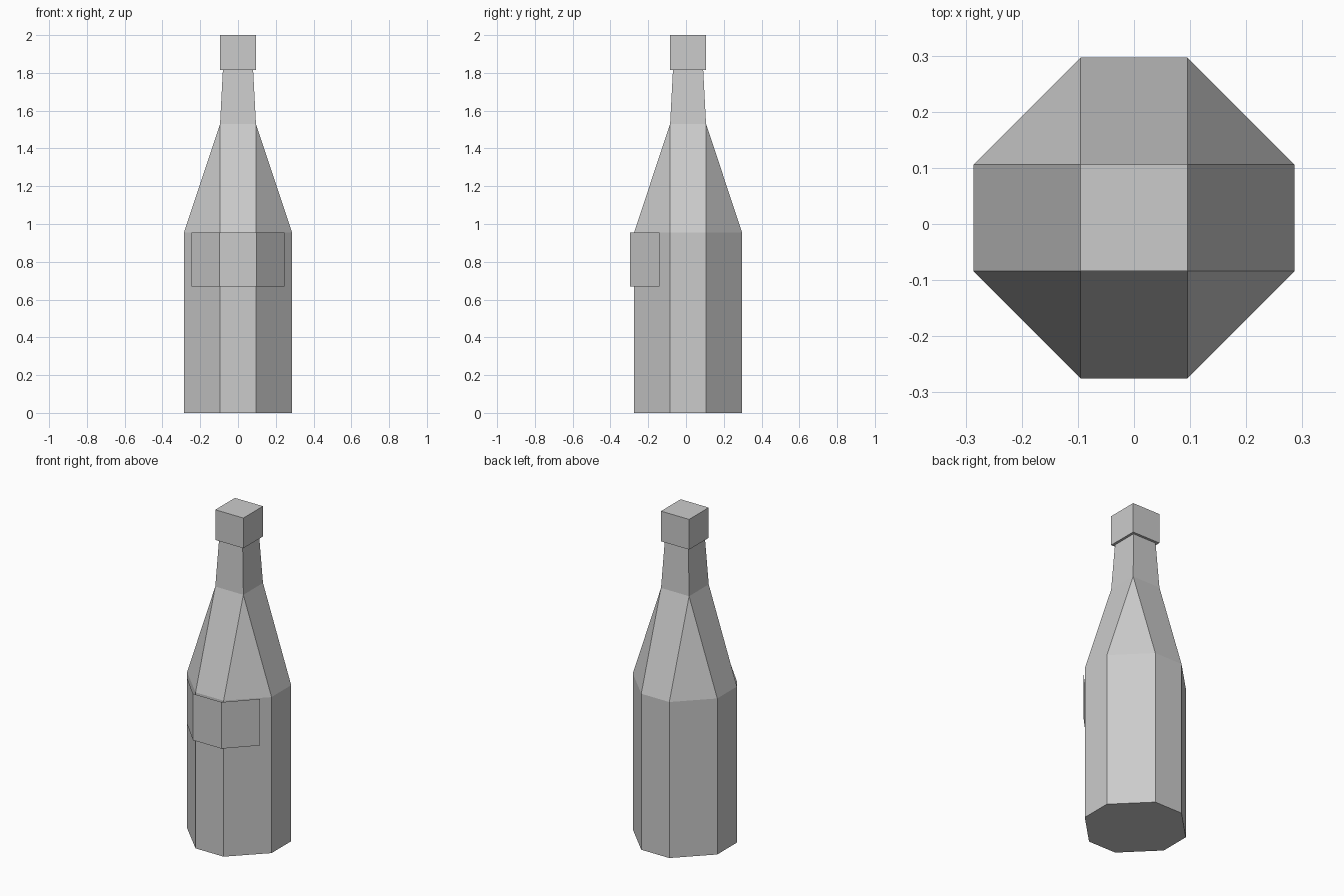
import bpy, bmesh

if "Cube" in bpy.data.objects:
    bpy.data.objects.remove(bpy.data.objects["Cube"])

CY = 0.011  # bottle axis sits slightly behind centre, the label sticks out in front


def finish(bm, name):
    mesh = bpy.data.meshes.new(name)
    bm.to_mesh(mesh)
    bm.free()
    obj = bpy.data.objects.new(name, mesh)
    bpy.context.collection.objects.link(obj)
    return obj


def octagon(bm, w, c, z):
    """Eight-point ring; w == c makes it a square with doubled corners."""
    pts = [(w, -c), (w, c), (c, w), (-c, w), (-w, c), (-w, -c), (-c, -w), (c, -w)]
    return [bm.verts.new((x, y + CY, z)) for x, y in pts]


def loft(name, profile, cap_top):
    bm = bmesh.new()
    rings = [octagon(bm, *p) for p in profile]
    for a, b in zip(rings, rings[1:]):
        for i in range(8):
            j = (i + 1) % 8
            bm.faces.new((a[i], a[j], b[j], b[i]))
    bm.faces.new(rings[0][::-1])
    if cap_top:
        bm.faces.new(rings[-1])
    # merge doubled corners so the shoulder tapers to triangles
    bmesh.ops.remove_doubles(bm, verts=bm.verts, dist=1e-5)
    bmesh.ops.recalc_face_normals(bm, faces=bm.faces)
    return finish(bm, name)


# Body, shoulder and neck
loft("bottle", [(0.286, 0.095, 0), (0.286, 0.095, 0.955),
                (0.095, 0.095, 1.53), (0.08, 0.08, 1.815)], False)

# Square cap
loft("cap", [(0.095, 0.095, 1.815), (0.095, 0.095, 2.0)], True)

# Folded paper label, a thin sheet in front of the body
bm = bmesh.new()
path = [(-0.247, -0.14), (-0.097, -0.297), (0.097, -0.297), (0.247, -0.14)]
low, high = [[bm.verts.new((x, y, z)) for x, y in path] for z in (0.67, 0.955)]
for i in range(3):
    bm.faces.new((low[i], low[i + 1], high[i + 1], high[i]))
finish(bm, "label")
